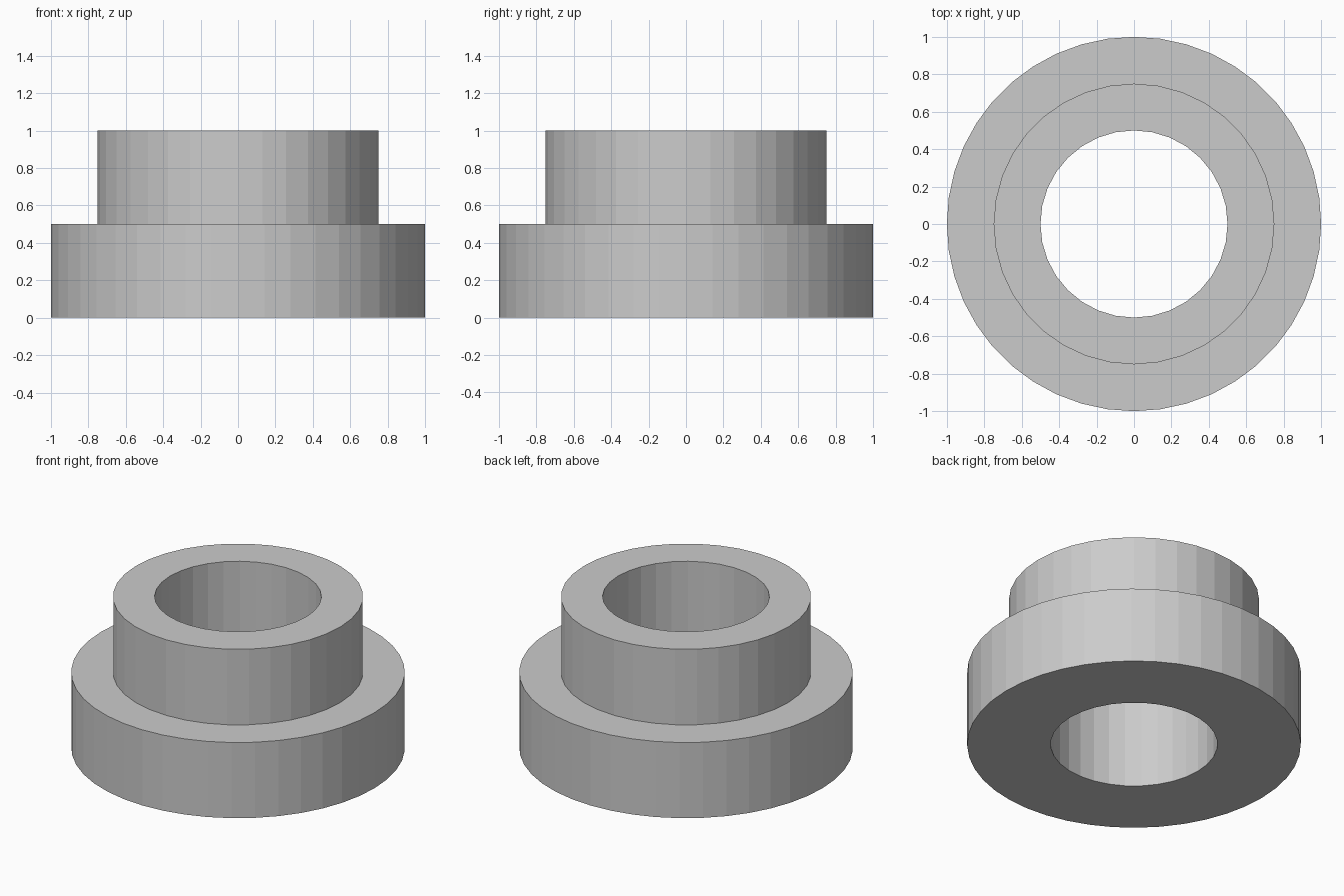
import bpy

# Remove the default cube
cube = bpy.data.objects.get("Cube")
if cube:
    bpy.data.objects.remove(cube, do_unlink=True)

# Plain grey material
grey = bpy.data.materials.new("plain_grey")
grey.use_nodes = True
colour = (0.6, 0.6, 0.6, 1)
grey.diffuse_color = colour
grey.node_tree.nodes["Principled BSDF"].inputs["Base Color"].default_value = colour


def cylinder(name, radius, bottom, top, sides):
    bpy.ops.mesh.primitive_cylinder_add(
        vertices=sides, radius=radius, depth=top - bottom,
        location=(0, 0, (bottom + top) / 2))
    obj = bpy.context.object
    obj.name = name
    obj.data.materials.append(grey)
    return obj


def combine(target, tool, operation):
    mod = target.modifiers.new(operation.lower(), "BOOLEAN")
    mod.operation = operation
    mod.solver = "EXACT"
    mod.object = tool
    bpy.context.view_layer.objects.active = target
    bpy.ops.object.modifier_apply(modifier=mod.name)
    bpy.data.objects.remove(tool, do_unlink=True)


# Wide flange with a narrower collar on top
bushing = cylinder("flanged_bushing", 1, 0, 0.5, 44)
collar = cylinder("collar", 0.75, 0.25, 1, 36)
combine(bushing, collar, "UNION")

# Through bore
bore = cylinder("bore_cutter", 0.5, -0.2, 1.2, 32)
combine(bushing, bore, "DIFFERENCE")

# Faceted finish
for face in bushing.data.polygons:
    face.use_smooth = False
